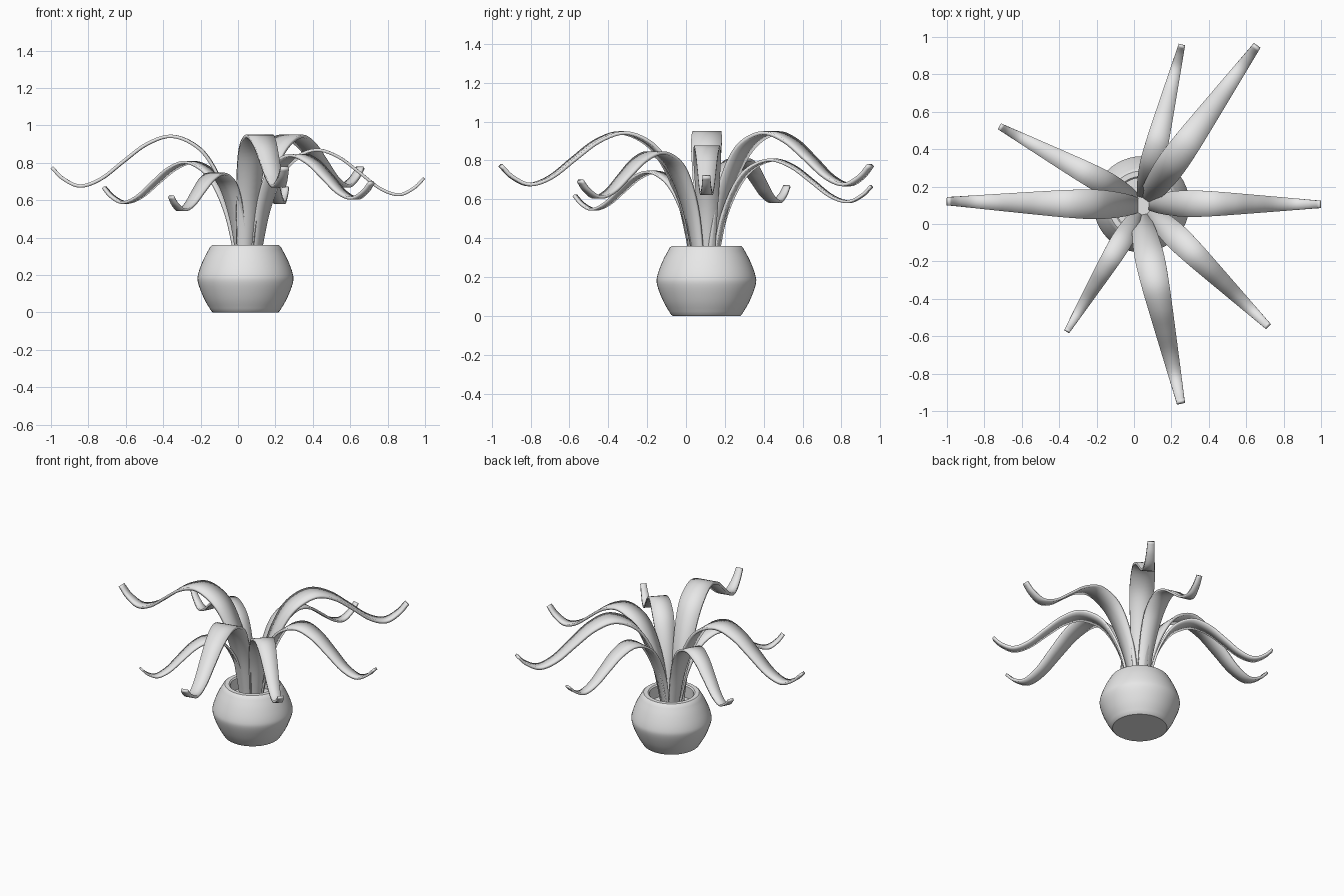
import bpy, bmesh, math
from mathutils import Vector

cube = bpy.data.objects.get("Cube")
if cube:
    bpy.data.objects.remove(cube, do_unlink=True)

grey = bpy.data.materials.new("plain_grey")
grey.use_nodes = True
grey.diffuse_color = (0.8, 0.8, 0.8, 1)
grey.node_tree.nodes["Principled BSDF"].inputs["Base Color"].default_value = (0.8, 0.8, 0.8, 1)

CENTRE = Vector((0.04, 0.105, 0))
LEAF_BASE = 0.21


def spline(points, steps):
    """Smooth path through points of any dimension (Catmull-Rom)."""
    pts = [Vector(p) for p in points]
    pts = [2 * pts[0] - pts[1]] + pts + [2 * pts[-1] - pts[-2]]
    out = []
    for a, b, c, d in zip(pts, pts[1:], pts[2:], pts[3:]):
        for i in range(steps):
            t = i / steps
            out.append(0.5 * (2 * b + (c - a) * t + (2 * a - 5 * b + 4 * c - d) * t**2
                              + (3 * b - a - 3 * c + d) * t**3))
    return out + [pts[-2]]


def finish(name, bm, angle):
    bmesh.ops.recalc_face_normals(bm, faces=bm.faces)
    mesh = bpy.data.meshes.new(name)
    bm.to_mesh(mesh)
    bm.free()
    mesh.materials.append(grey)
    obj = bpy.data.objects.new(name, mesh)
    bpy.context.collection.objects.link(obj)
    bpy.ops.object.select_all(action='DESELECT')
    obj.select_set(True)
    bpy.context.view_layer.objects.active = obj
    bpy.ops.object.shade_smooth_by_angle(angle=math.radians(angle))
    return obj


def lathe(name, profile, sides=48):
    bm = bmesh.new()
    rings = []
    for r, z in profile:
        rings.append([bm.verts.new(CENTRE + Vector((r * math.cos(a), r * math.sin(a), z)))
                      for a in (math.tau * i / sides for i in range(sides))])
    for low, high in zip(rings, rings[1:]):
        for i in range(sides):
            j = (i + 1) % sides
            bm.faces.new((low[i], low[j], high[j], high[i]))
    bm.faces.new(rings[0])
    bm.faces.new(rings[-1])
    return finish(name, bm, 35)


# Pot: rounded outer wall, flat rim, inner wall and floor
outer = spline([(0.182, 0.006), (0.222, 0.075), (0.254, 0.16), (0.252, 0.21),
                (0.224, 0.285), (0.188, 0.352)], 4)
lathe("pot", [(0.174, 0)] + [tuple(p) for p in outer]
      + [(0.178, 0.36), (0.15, 0.36), (0.142, 0.352), (0.145, 0.27)])

# Leaf side profile: share of reach, height above base, half width
LEAF = [(0.0, 0.0, 0.035), (0.02, 0.15, 0.045), (0.07, 0.38, 0.06), (0.15, 0.57, 0.073),
        (0.24, 0.68, 0.079), (0.37, 0.732, 0.074), (0.50, 0.69, 0.064), (0.62, 0.60, 0.054),
        (0.74, 0.505, 0.044), (0.85, 0.466, 0.035), (0.94, 0.505, 0.027), (1.0, 0.565, 0.022)]


def leaf(name, root, tip, size):
    root, tip = Vector((*root, LEAF_BASE)), Vector((*tip, LEAF_BASE))
    reach = tip - root
    side = Vector((-reach.y, reach.x, 0)).normalized()
    bm = bmesh.new()
    rows = []
    for share, height, half in spline(LEAF, 5):
        mid = root + reach * share + Vector((0, 0, height * size))
        rows.append([bm.verts.new(mid + side * half * size * k) for k in (-1, 0, 1)])
    for a, b in zip(rows, rows[1:]):
        for i in range(2):
            bm.faces.new((a[i], a[i + 1], b[i + 1], b[i]))
    obj = finish(name, bm, 40)
    solid = obj.modifiers.new("thickness", 'SOLIDIFY')
    solid.thickness = 0.018 * size
    solid.offset = 0


# Leaves fan out from the middle of the pot: root, tip, size
leaf("leaf_right", (0.02, 0.10), (-0.995, 0.122), 1.0)
leaf("leaf_left", (0.08, 0.11), (0.995, 0.105), 0.9)
leaf("leaf_front", (0.035, 0.045), (0.25, -0.955), 1.0)
leaf("leaf_back_left", (0.065, 0.13), (0.655, 0.95), 1.0)
leaf("leaf_back", (0.05, 0.14), (0.255, 0.955), 0.81)
leaf("leaf_back_right", (0.01, 0.13), (-0.715, 0.52), 0.81)
leaf("leaf_front_right", (0.025, 0.06), (-0.358, -0.572), 0.725)
leaf("leaf_front_left", (0.085, 0.07), (0.715, -0.545), 0.86)
